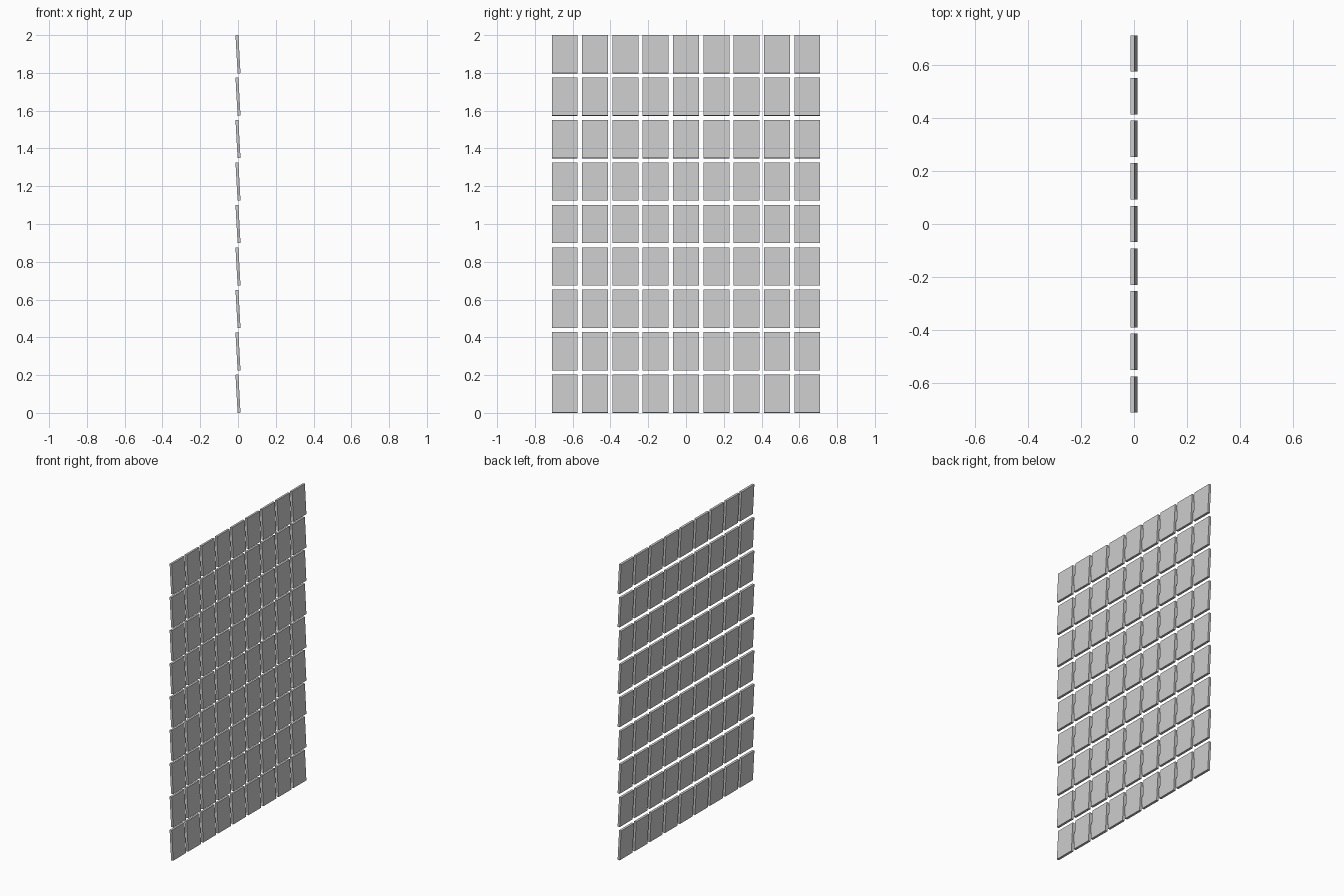
import bpy, bmesh
from math import radians, sin, cos
from mathutils import Matrix

if "Cube" in bpy.data.objects:
    bpy.data.objects.remove(bpy.data.objects["Cube"])

COUNT = 9
WIDTH, HEIGHT, THICK = 0.137, 0.202, 0.0155
TILT = radians(-3.2)
PITCH_Y = 0.1605
Z_SPAN = HEIGHT * cos(TILT) + THICK * abs(sin(TILT))
PITCH_Z = (2.0 - Z_SPAN) / (COUNT - 1)

# one thin panel shared by every tile
mesh = bpy.data.meshes.new("panel")
bm = bmesh.new()
bmesh.ops.create_cube(bm, size=1.0, matrix=Matrix.Diagonal((THICK, WIDTH, HEIGHT, 1)))
bm.to_mesh(mesh)
bm.free()

# 9 x 9 wall of panels, each tilted slightly upward
for row in range(COUNT):
    for col in range(COUNT):
        tile = bpy.data.objects.new(f"panel_row{row + 1}_col{col + 1}", mesh)
        tile.location = (0, (col - (COUNT - 1) / 2) * PITCH_Y, Z_SPAN / 2 + row * PITCH_Z)
        tile.rotation_euler = (0, TILT, 0)
        bpy.context.collection.objects.link(tile)
